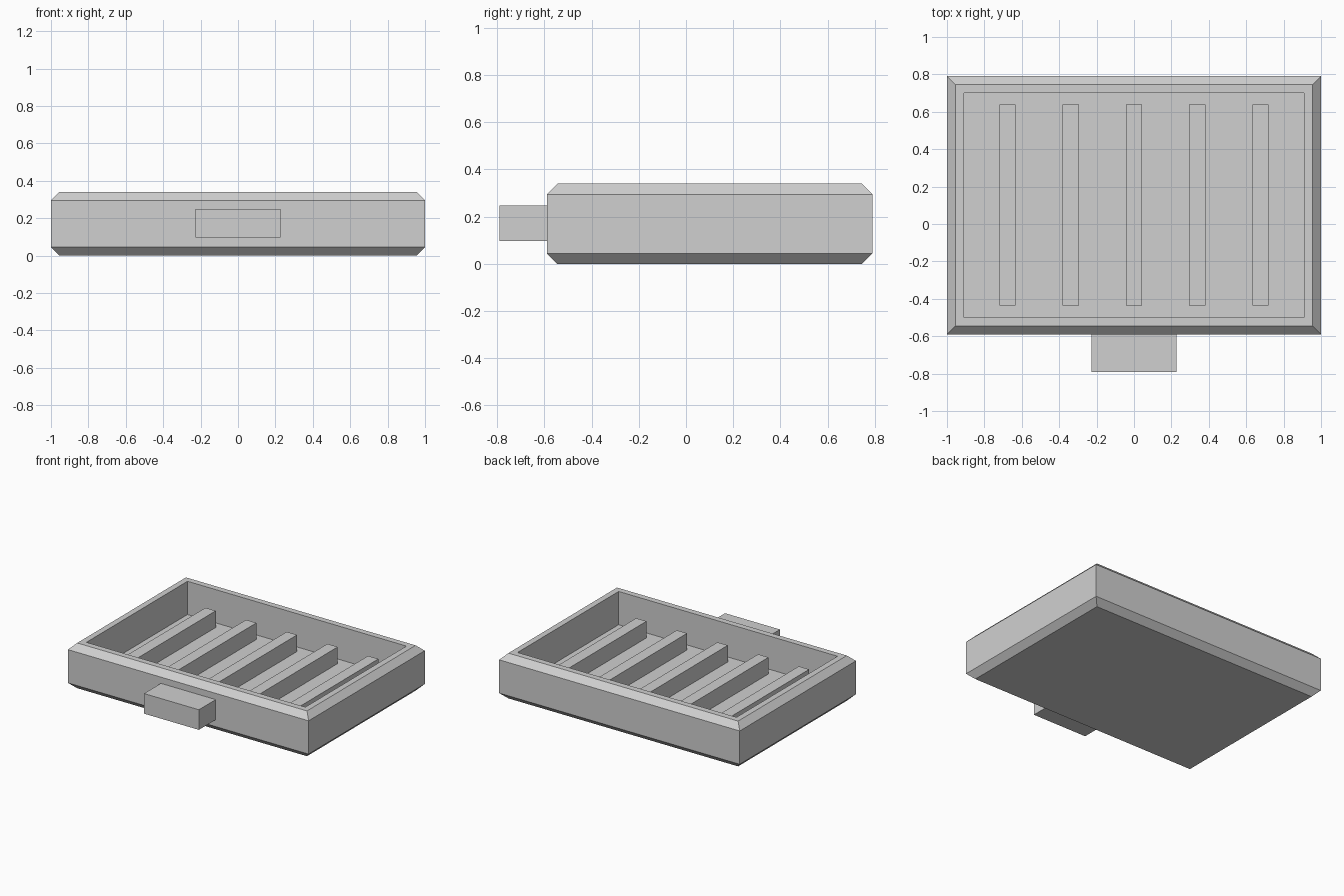
import bpy
import bmesh

if "Cube" in bpy.data.objects:
    bpy.data.objects.remove(bpy.data.objects["Cube"], do_unlink=True)

# Single plain grey material
grey = bpy.data.materials.new("light grey")
grey.use_nodes = True
colour = (0.63, 0.63, 0.63, 1)
grey.diffuse_color = colour
grey.node_tree.nodes["Principled BSDF"].inputs["Base Color"].default_value = colour

HALF_X, FRONT, BACK = 1.0, -0.59, 0.79
HEIGHT, BEVEL, WALL, FLOOR = 0.34, 0.045, 0.09, 0.09


def finish(name, bm):
    bmesh.ops.recalc_face_normals(bm, faces=bm.faces)
    mesh = bpy.data.meshes.new(name)
    bm.to_mesh(mesh)
    bm.free()
    mesh.materials.append(grey)
    obj = bpy.data.objects.new(name, mesh)
    bpy.context.collection.objects.link(obj)
    return obj


def loft(name, profile):
    """Skin rectangular rings given as (inset, height), capping both ends."""
    bm = bmesh.new()
    rings = []
    for inset, z in profile:
        x, y0, y1 = HALF_X - inset, FRONT + inset, BACK - inset
        rings.append([bm.verts.new((cx, cy, z))
                      for cx, cy in ((-x, y0), (x, y0), (x, y1), (-x, y1))])
    for low, high in zip(rings, rings[1:]):
        for i in range(4):
            j = (i + 1) % 4
            bm.faces.new((low[i], low[j], high[j], high[i]))
    bm.faces.new(rings[0])
    bm.faces.new(rings[-1])
    return finish(name, bm)


def box(name, low, high):
    bm = bmesh.new()
    bmesh.ops.create_cube(bm, size=1)
    for v in bm.verts:
        v.co = [a + (b - a) * (c + 0.5) for a, b, c in zip(low, high, v.co)]
    return finish(name, bm)


# Tray: chamfered outside, flat rim, sunken floor
loft("tray", [(BEVEL, 0), (0, BEVEL), (0, HEIGHT - BEVEL),
              (BEVEL, HEIGHT), (WALL, HEIGHT), (WALL, FLOOR)])

# Row of raised slats on the tray floor
for i in range(5):
    x = (i - 2) * 0.338
    box(f"slat_{i + 1}", (x - 0.043, -0.435, FLOOR), (x + 0.043, 0.64, 0.215))

# Front handle block
box("handle", (-0.228, -0.79, 0.097), (0.228, FRONT, 0.248))
